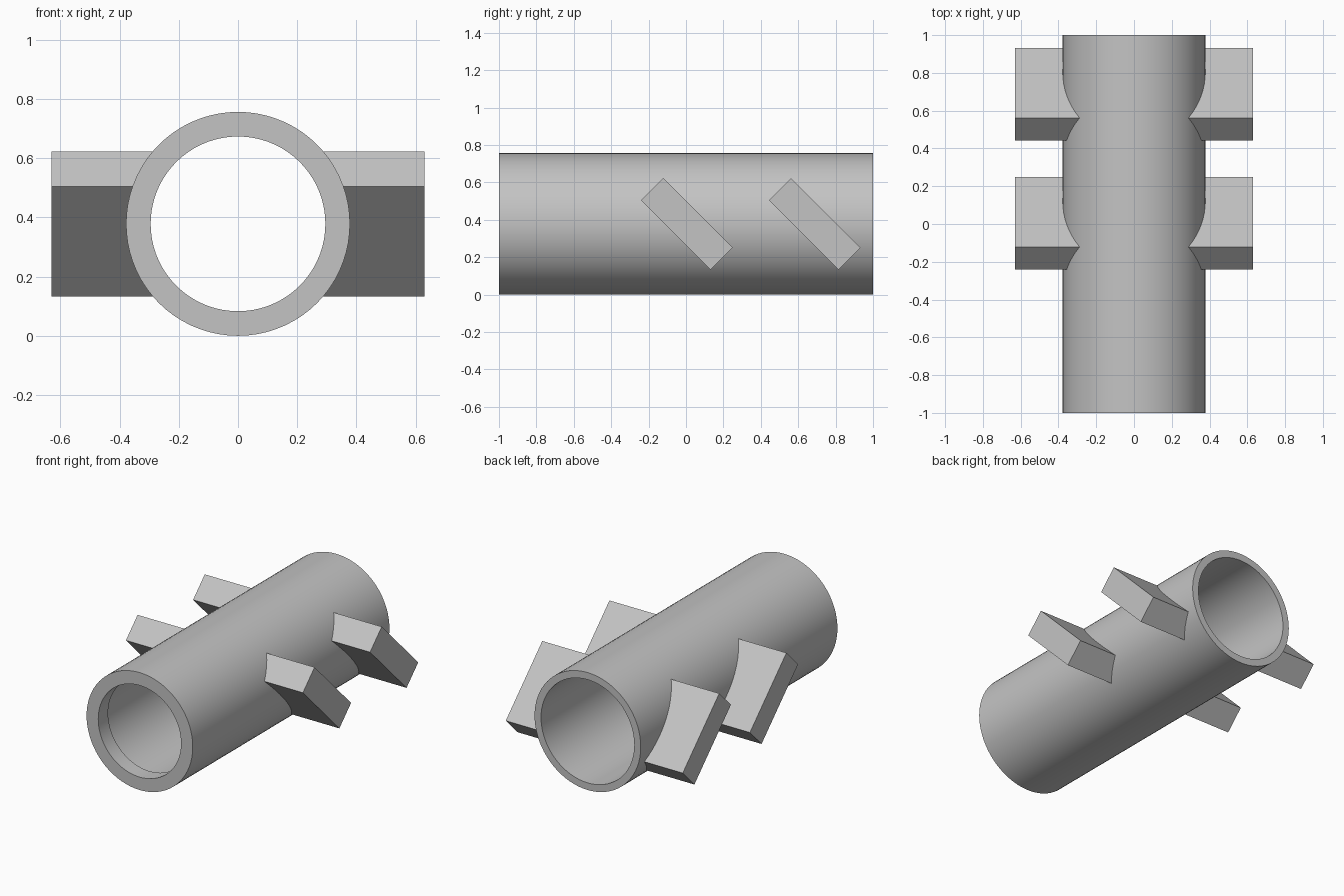
import bpy, bmesh, math
from mathutils import Matrix, Vector

cube = bpy.data.objects.get("Cube")
if cube:
    bpy.data.objects.remove(cube, do_unlink=True)

RADIUS = 0.378      # outer radius, also the height of the axis
BORE = 0.332
LIP = 0.295
SEGMENTS = 72

grey = bpy.data.materials.new("plain_grey")
grey.use_nodes = True
colour = (0.55, 0.55, 0.55, 1)
grey.diffuse_color = colour
grey.node_tree.nodes["Principled BSDF"].inputs["Base Color"].default_value = colour


def make_object(name, bm):
    bmesh.ops.recalc_face_normals(bm, faces=bm.faces)
    mesh = bpy.data.meshes.new(name)
    bm.to_mesh(mesh)
    bm.free()
    mesh.materials.append(grey)
    obj = bpy.data.objects.new(name, mesh)
    bpy.context.collection.objects.link(obj)
    bpy.ops.object.select_all(action='DESELECT')
    obj.select_set(True)
    bpy.context.view_layer.objects.active = obj
    bpy.ops.object.shade_smooth_by_angle(angle=math.radians(30))
    return obj


# Hollow tube with a narrow lip at the front opening
bm = bmesh.new()
profile = [(RADIUS, -1), (RADIUS, 1), (BORE, 1), (BORE, -0.9), (LIP, -0.9), (LIP, -1)]
ring = [bm.verts.new((r, y, RADIUS)) for r, y in profile]
edges = [bm.edges.new((a, b)) for a, b in zip(ring, ring[1:] + ring[:1])]
bmesh.ops.spin(bm, geom=ring + edges, cent=(0, 0, RADIUS), axis=(0, 1, 0),
               angle=math.tau, steps=SEGMENTS, use_merge=True)
bmesh.ops.remove_doubles(bm, verts=bm.verts, dist=1e-5)
make_object("tube", bm)


# Slanted fins whose inner ends follow the curve of the tube
def make_fin(name, side, y):
    bm = bmesh.new()
    bmesh.ops.create_cube(bm, size=1)
    long_edges = [e for e in bm.edges if abs(e.verts[0].co.y - e.verts[1].co.y) > 0.5]
    bmesh.ops.subdivide_edges(bm, edges=long_edges, cuts=15, use_grid_fill=True)
    place = (Matrix.Translation((0, y, RADIUS)) @ Matrix.Rotation(math.radians(-45), 4, 'X')
             @ Matrix.Diagonal((1, 0.525, 0.168, 1)))
    for v in bm.verts:
        outer = v.co.x > 0
        v.co = place @ Vector((0, v.co.y, v.co.z))
        drop = v.co.z - RADIUS
        v.co.x = side * (0.63 if outer else math.sqrt(RADIUS ** 2 - drop ** 2) - 0.004)
    make_object(name, bm)


for side, side_name in ((1, "left"), (-1, "right")):
    for y, place_name in ((0.005, "middle"), (0.688, "rear")):
        make_fin(f"{place_name}_fin_{side_name}", side, y)
